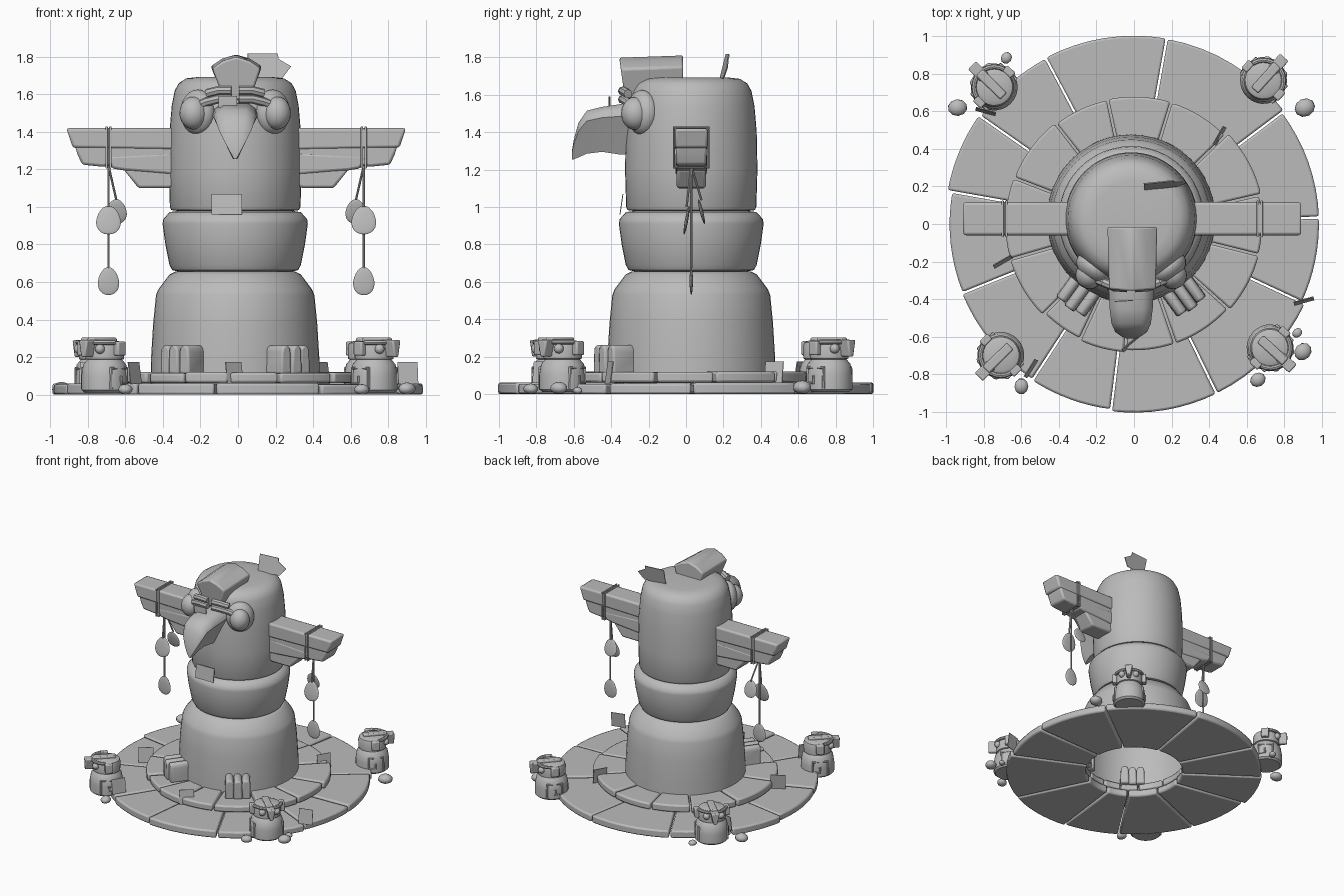
import bpy, bmesh, random
from math import sin, cos, pi, radians, atan2, hypot
from mathutils import Matrix, Vector

random.seed(4)
if "Cube" in bpy.data.objects:
    bpy.data.objects.remove(bpy.data.objects["Cube"])

stone = bpy.data.materials.new("grey_stone")
stone.use_nodes = True
GREY = (0.5, 0.5, 0.5, 1)
stone.diffuse_color = GREY
stone.node_tree.nodes["Principled BSDF"].inputs["Base Color"].default_value = GREY
parts = []
CX, CY = -0.015, 0.028        # axis of the totem


def place(x=0, y=0, z=0, turn=0, tilt=0, lean=0):
    return (Matrix.Translation((x, y, z)) @ Matrix.Rotation(radians(turn), 4, 'Z')
            @ Matrix.Rotation(radians(tilt), 4, 'X') @ Matrix.Rotation(radians(lean), 4, 'Y'))


def finish(name, bm, matrix=None, bevel=0, segments=2):
    bmesh.ops.recalc_face_normals(bm, faces=bm.faces)
    if matrix:
        bm.transform(matrix)
    mesh = bpy.data.meshes.new(name)
    bm.to_mesh(mesh)
    bm.free()
    obj = bpy.data.objects.new(name, mesh)
    bpy.context.collection.objects.link(obj)
    mesh.materials.append(stone)
    if bevel:
        mod = obj.modifiers.new("soft_edges", 'BEVEL')
        mod.width, mod.segments, mod.limit_method = bevel, segments, 'ANGLE'
    parts.append(obj)
    return obj


def loft(name, rings, matrix=None, bevel=0, cap_start=True):
    bm = bmesh.new()
    loops = [[bm.verts.new(p) for p in ring] for ring in rings]
    n = len(loops[0])
    for a, b in zip(loops, loops[1:]):
        for i in range(n):
            bm.faces.new((a[i], a[(i + 1) % n], b[(i + 1) % n], b[i]))
    if cap_start:
        bm.faces.new(loops[0])
    bm.faces.new(loops[-1])
    return finish(name, bm, matrix, bevel)


def lathe(name, profile, matrix, sides=48, cap_start=True):
    rings = [[(r * cos(2 * pi * i / sides), r * sin(2 * pi * i / sides), z)
              for i in range(sides)] for r, z in profile]
    return loft(name, rings, matrix, cap_start=cap_start)


def prism(name, outline, y0, y1, matrix=None, bevel=0):
    return loft(name, [[(x, y, z) for x, z in outline] for y in (y0, y1)], matrix, bevel)


def box(name, size, matrix, bevel=0):
    bm = bmesh.new()
    bmesh.ops.create_cube(bm, size=1, matrix=Matrix.Diagonal((*size, 1)))
    return finish(name, bm, matrix, bevel)


def ball(name, radii, matrix, taper=0, detail=20):
    bm = bmesh.new()
    bmesh.ops.create_uvsphere(bm, u_segments=detail, v_segments=detail // 2 + 2, radius=1)
    for v in bm.verts:
        v.co.x *= 1 - taper * v.co.z
        v.co = Vector(c * r for c, r in zip(v.co, radii))
    return finish(name, bm, matrix)


def tube(name, points, radius, matrix=None, closed=False):
    curve = bpy.data.curves.new(name, 'CURVE')
    curve.dimensions, curve.bevel_depth, curve.bevel_resolution = '3D', radius, 2
    curve.use_fill_caps = True
    spline = curve.splines.new('POLY')
    spline.points.add(len(points) - 1)
    for p, co in zip(spline.points, points):
        p.co = (*co, 1)
    spline.use_cyclic_u = closed
    helper = bpy.data.objects.new(name, curve)
    bm = bmesh.new()
    bm.from_mesh(helper.to_mesh())
    helper.to_mesh_clear()
    bpy.data.objects.remove(helper)
    return finish(name, bm, matrix)


# Paving: two rings of wedge slabs
def paving(name, bounds, inner, outer, z0, z1):
    for k, (a, b) in enumerate(zip(bounds, bounds[1:])):
        far = outer - random.uniform(0, 0.03)
        def arc(r, steps=8):
            start, end = radians(a) + 0.006 / r, radians(b) - 0.006 / r
            return [(r * cos(start + (end - start) * i / steps),
                     r * sin(start + (end - start) * i / steps)) for i in range(steps + 1)]
        outline = arc(far) + arc(inner)[::-1]
        top = z1 - random.uniform(0, 0.008)
        loft(f"{name}_{k}", [[(x, y, z) for x, y in outline] for z in (z0, top)], bevel=0.012)


paving("outer_slab", [80, 118, 145, 170, 202, 237, 263, 296, 335, 362, 397, 440],
       0.38, 1.01, 0, 0.062)
paving("inner_slab", [73, 102, 128, 159, 196, 225, 245, 266, 289, 318, 346, 373, 404, 433],
       0.39, 0.7, 0.062, 0.122)

# Totem drums, the lowest open underneath
axis = place(CX, CY)
lathe("base_drum", [(0.45, 0.06), (0.448, 0.2), (0.437, 0.38), (0.422, 0.53), (0.41, 0.56),
                    (0.35, 0.64), (0.32, 0.655)], axis, cap_start=False)
lathe("middle_drum", [(0.3, 0.655), (0.335, 0.663), (0.35, 0.69), (0.372, 0.8), (0.387, 0.91),
                      (0.383, 0.935), (0.35, 0.972), (0.3, 0.98)], axis)
lathe("head", [(0.3, 0.978), (0.34, 0.983), (0.348, 1.0), (0.354, 1.2), (0.35, 1.4), (0.338, 1.54),
               (0.322, 1.62), (0.3, 1.66), (0.26, 1.685), (0.2, 1.692)], axis)

# Beak, hooked downward
beak = []
for y, top, low, w in [(-0.24, 1.56, 1.28, 0.12), (-0.35, 1.55, 1.28, 0.12), (-0.45, 1.535, 1.295, 0.115),
                       (-0.53, 1.515, 1.285, 0.105), (-0.575, 1.45, 1.265, 0.085),
                       (-0.6, 1.36, 1.255, 0.05), (-0.61, 1.3, 1.255, 0.025)]:
    mid, drop = (top + low) / 2, (top - low) * 0.12
    half = [(0.55, top), (0.92, top - drop), (1, top - 2 * drop), (0.72, mid), (0.2, low)]
    beak.append([(CX + s * w, y, z) for s, z in half] + [(CX - s * w, y, z) for s, z in half[::-1]])
loft("beak", beak)

# Crest
crest = [(-0.075, 1.58), (0.065, 1.58), (0.12, 1.75), (0.06, 1.79),
         (-0.01, 1.812), (-0.08, 1.79), (-0.137, 1.75)]
loft("crest", [[(x, -0.325 - 0.14 * (z - 1.58), z - 0.012) for x, z in crest],
               [(x * 1.06, -0.015, z) for x, z in crest]], bevel=0.012)

# Eyes and brows
for side, s in (("right", -1), ("left", 1)):
    ball(f"{side}_eye_socket", (0.105, 0.07, 0.12), place(CX + s * 0.2, -0.235, 1.505, s * 38))
    ball(f"{side}_eye", (0.075, 0.075, 0.088), place(CX + s * 0.222, -0.272, 1.5))
    for k, lift in enumerate((0, 0.045)):
        tube(f"{side}_brow_{k}", [(CX + s * x, y, z + lift) for x, y, z in
             [(0.02, -0.34, 1.575), (0.09, -0.335, 1.575), (0.15, -0.31, 1.56), (0.2, -0.29, 1.54)]
             ][:4 - k], 0.024)

# Wings: stacked feather layers, with straps and hanging pendants
layers = [([(0.3, 1.42), (0.905, 1.42), (0.885, 1.36), (0.87, 1.315), (0.3, 1.305)], 0.088),
          ([(0.3, 1.33), (0.86, 1.33), (0.845, 1.28), (0.82, 1.225), (0.72, 1.215), (0.3, 1.24)], 0.082),
          ([(0.3, 1.29), (0.7, 1.27), (0.66, 1.205), (0.6, 1.195), (0.3, 1.17)], 0.085),
          ([(0.28, 1.22), (0.6, 1.2), (0.52, 1.1), (0.36, 1.1), (0.28, 1.12)], 0.078)]
for side, s in (("right", -1), ("left", 1)):
    x = -0.01 + s * 0.68
    for k, (outline, depth) in enumerate(layers):
        prism(f"{side}_wing_layer_{k}", [(-0.01 + s * px, pz) for px, pz in outline],
              CY - depth, CY + depth, bevel=0.014)
    for k in (-1, 1):
        tube(f"{side}_strap", [(x + k * 0.01, CY + dy, z) for dy, z in
             [(-0.092, 1.425), (0.092, 1.425), (0.092, 1.21), (-0.092, 1.21)]], 0.007, closed=True)
    for label, dx, dy, z, w, h, tilt in [("long", 0, 0, 0.605, 0.056, 0.075, 0),
                                         ("front", 0, -0.025, 0.93, 0.065, 0.078, -10),
                                         ("back", -s * 0.042, 0.055, 0.975, 0.055, 0.068, 14)]:
        ball(f"{side}_{label}_pendant", (w, 0.009, h), place(x + dx, CY + dy, z, 0, tilt), 0.18)
        tube(f"{side}_{label}_cord", [(x, CY, 1.22), (x + dx, CY + dy, z + h * 0.9)], 0.006)

# Talons at the foot of the drum
for side, s in (("right", -1), ("left", 1)):
    for k in (-1, 0, 1):
        prism(f"{side}_talon_{k}", [(-0.034, 0.11), (0.034, 0.11), (0.03, 0.24), (0.016, 0.262),
                                    (-0.016, 0.262), (-0.03, 0.24)], -0.1, 0.1,
              place(CX + s * 0.265, -0.36, 0, s * 36) @ place(k * 0.062, -0.012 * (k == 0)), 0.012)


# Small totems facing outward
def small_totem(x, y):
    m = place(x, y, 0, atan2(y, x) * 180 / pi + 90)
    lathe("small_body", [(0.11, 0.012), (0.125, 0.025), (0.125, 0.1), (0.115, 0.16),
                         (0.09, 0.19)], m, 28)
    lathe("small_head", [(0.08, 0.18), (0.103, 0.19), (0.106, 0.25), (0.098, 0.275),
                         (0.075, 0.285)], m, 28)
    box("small_crest", (0.05, 0.18, 0.05), m @ place(0, -0.02, 0.278), 0.008)
    prism("small_beak", [(-0.032, 0.29), (0.032, 0.29), (0.014, 0.2), (-0.014, 0.2)],
          -0.165, -0.07, m, 0.008)
    arc = [radians(a) for a in range(-165, -14, 15)]
    tube("small_brow", [(0.108 * cos(a), 0.108 * sin(a), 0.278) for a in arc], 0.013, m)
    spiral = [(-0.5, 0.03), (-0.5, 0.14), (0.45, 0.14), (0.45, 0.06), (0, 0.06), (0, 0.1)]
    for s in (-1, 1):
        ball("small_eye", (0.026, 0.026, 0.026), m @ place(s * 0.055, -0.09, 0.243), detail=14)
        box("small_wing", (0.04, 0.06, 0.075), m @ place(s * 0.113, 0, 0.245), 0.008)
        tube("small_carving", [(s * 0.123 * cos(a), 0.123 * sin(a), z) for a, z in spiral], 0.009, m)


for spot in [(-0.745, 0.73), (0.69, 0.765), (-0.71, -0.7), (0.725, -0.66)]:
    small_totem(*spot)

# Pebbles
for x, y, r in [(-0.94, 0.62, 0.052), (-0.68, 0.885, 0.033), (0.91, 0.62, 0.056), (0.9, -0.68, 0.05),
                (0.87, -0.58, 0.028), (0.66, -0.83, 0.043), (-0.6, -0.865, 0.043)]:
    ball("pebble", (r, r * 0.88, r * 0.65), place(x, y, r * 0.65, random.uniform(0, 90)), 0.1, 10)

# Thin loose scraps
for x, y, turn in [(-0.55, -0.77, 58), (0.905, -0.41, 15), (-0.7, -0.2, 30),
                   (0.455, 0.47, 60), (-0.02, -0.64, 40), (-0.79, 0.6, -15)]:
    box("scrap", (0.11, 0.005, 0.12), place(x, y, 0.115, turn, -8))
box("neck_scrap", (0.165, 0.005, 0.11), place(-0.06, -0.345, 1.015, 0, -8))
box("beak_scrap", (0.1, 0.005, 0.06), place(-0.055, -0.41, 1.56, 3))
prism("head_scrap", [(0.055, 1.68), (0.055, 1.82), (0.215, 1.82), (0.22, 1.79), (0.285, 1.75),
                     (0.24, 1.69)], -0.003, 0.003,
      place(0, 0.18, 1.7, 6, -14) @ place(0, 0, -1.7))

# Smooth shading with crisp edges
bpy.ops.object.select_all(action='DESELECT')
for obj in parts:
    obj.select_set(True)
bpy.context.view_layer.objects.active = parts[0]
bpy.ops.object.shade_smooth_by_angle(angle=radians(40))
